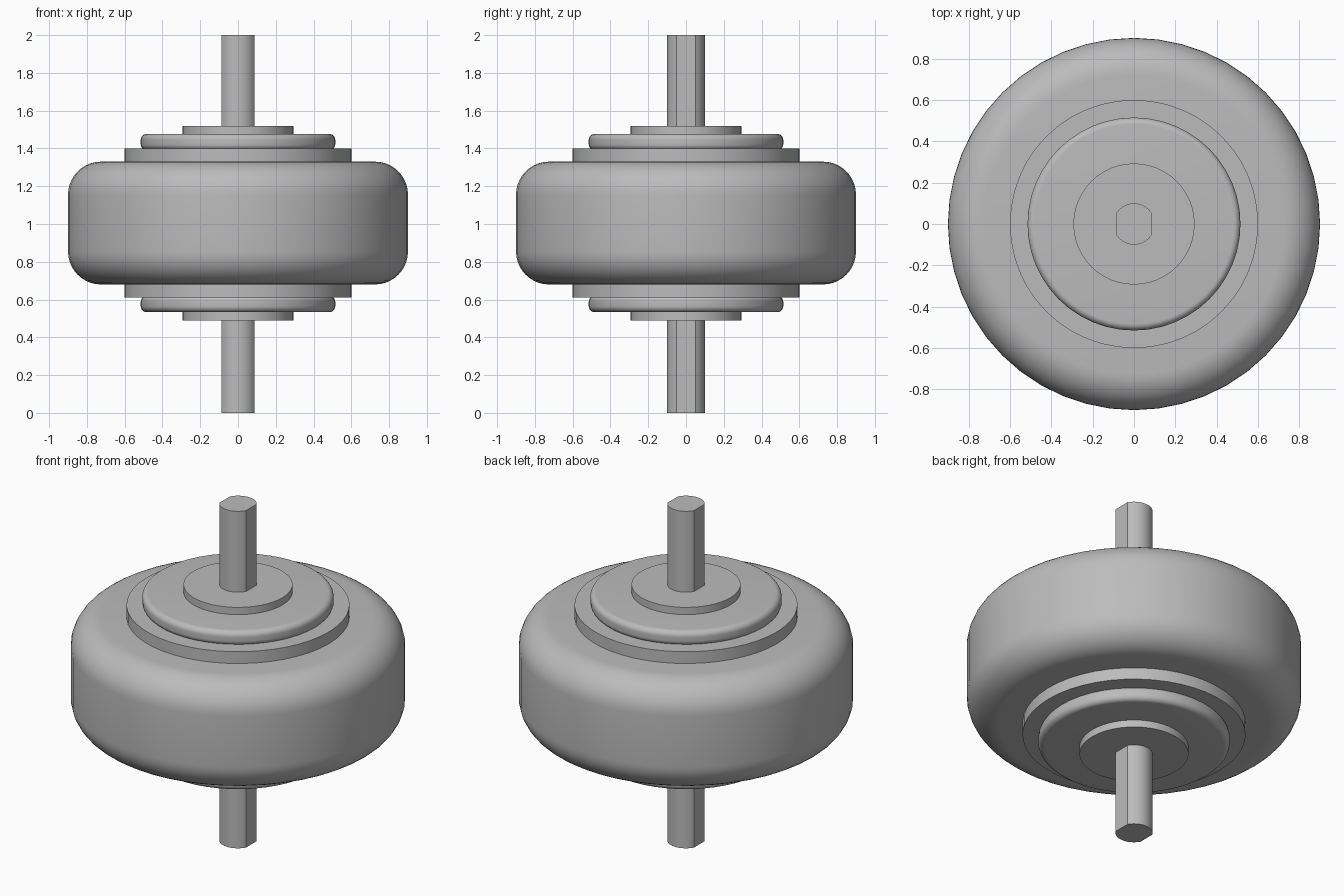
import bpy, bmesh, math

cube = bpy.data.objects.get("Cube")
if cube:
    bpy.data.objects.remove(cube, do_unlink=True)

MID = 1.005  # height of the wheel's centre plane

metal = bpy.data.materials.new("plain_grey")
metal.use_nodes = True
GREY = (0.5, 0.5, 0.5, 1)
metal.diffuse_color = GREY
metal.node_tree.nodes["Principled BSDF"].inputs["Base Color"].default_value = GREY


def finish(name, bm):
    bmesh.ops.recalc_face_normals(bm, faces=bm.faces)
    mesh = bpy.data.meshes.new(name)
    bm.to_mesh(mesh)
    bm.free()
    mesh.materials.append(metal)
    obj = bpy.data.objects.new(name, mesh)
    bpy.context.collection.objects.link(obj)
    bpy.ops.object.select_all(action='DESELECT')
    obj.select_set(True)
    bpy.context.view_layer.objects.active = obj
    bpy.ops.object.shade_smooth_by_angle(angle=math.radians(30))
    return obj


def disc(name, radius, bottom, top, fillet=0.0, steps=8, sides=48):
    """Solid disc turned around z, with optionally rounded rims."""
    profile = [(0, bottom)]
    if fillet:
        for cz, start in ((bottom + fillet, -90), (top - fillet, 0)):
            for i in range(steps + 1):
                a = math.radians(start + 90 * i / steps)
                profile.append((radius - fillet + fillet * math.cos(a),
                                cz + fillet * math.sin(a)))
    else:
        profile += [(radius, bottom), (radius, top)]
    profile.append((0, top))
    bm = bmesh.new()
    verts = [bm.verts.new((r, 0, z)) for r, z in profile]
    edges = [bm.edges.new(pair) for pair in zip(verts, verts[1:])]
    bmesh.ops.spin(bm, geom=verts + edges, cent=(0, 0, 0), axis=(0, 0, 1),
                   angle=math.tau, steps=sides, use_duplicate=False)
    bmesh.ops.remove_doubles(bm, verts=bm.verts, dist=0.0001)
    return finish(name, bm)


# Wheel body and the stepped discs on both of its faces
disc("tyre", 0.9, MID - 0.325, MID + 0.325, fillet=0.175, steps=10)
disc("rim_flange", 0.6, MID - 0.395, MID + 0.395)
for side, label in ((1, "upper"), (-1, "lower")):
    for part, radius, inner, outer, fillet in (
            ("hub_cap", 0.515, 0.385, 0.472, 0.032),
            ("collar", 0.293, 0.46, 0.515, 0)):
        low, high = sorted((MID + side * inner, MID + side * outer))
        disc(f"{label}_{part}", radius, low, high, fillet)

# Axle: a round bar with a flat cut along each x side
R, FLAT = 0.1, 0.087
half = math.acos(FLAT / R)
ring = []
for start in (half, math.pi + half):
    for i in range(13):
        a = start + (math.pi - 2 * half) * i / 12
        ring.append((R * math.cos(a), R * math.sin(a)))
bm = bmesh.new()
base = bm.faces.new([bm.verts.new((x, y, 0)) for x, y in ring])
grown = bmesh.ops.extrude_face_region(bm, geom=[base], use_keep_orig=True)
bmesh.ops.translate(bm, vec=(0, 0, 2),
                    verts=[v for v in grown["geom"] if isinstance(v, bmesh.types.BMVert)])
axle = finish("axle", bm)
# keep the edges of the flats crisp
for edge in axle.data.edges:
    a, b = (axle.data.vertices[i].co for i in edge.vertices)
    if abs(a.z - b.z) > 1 and abs(abs(a.x) - FLAT) < 0.001:
        edge.use_edge_sharp = True
